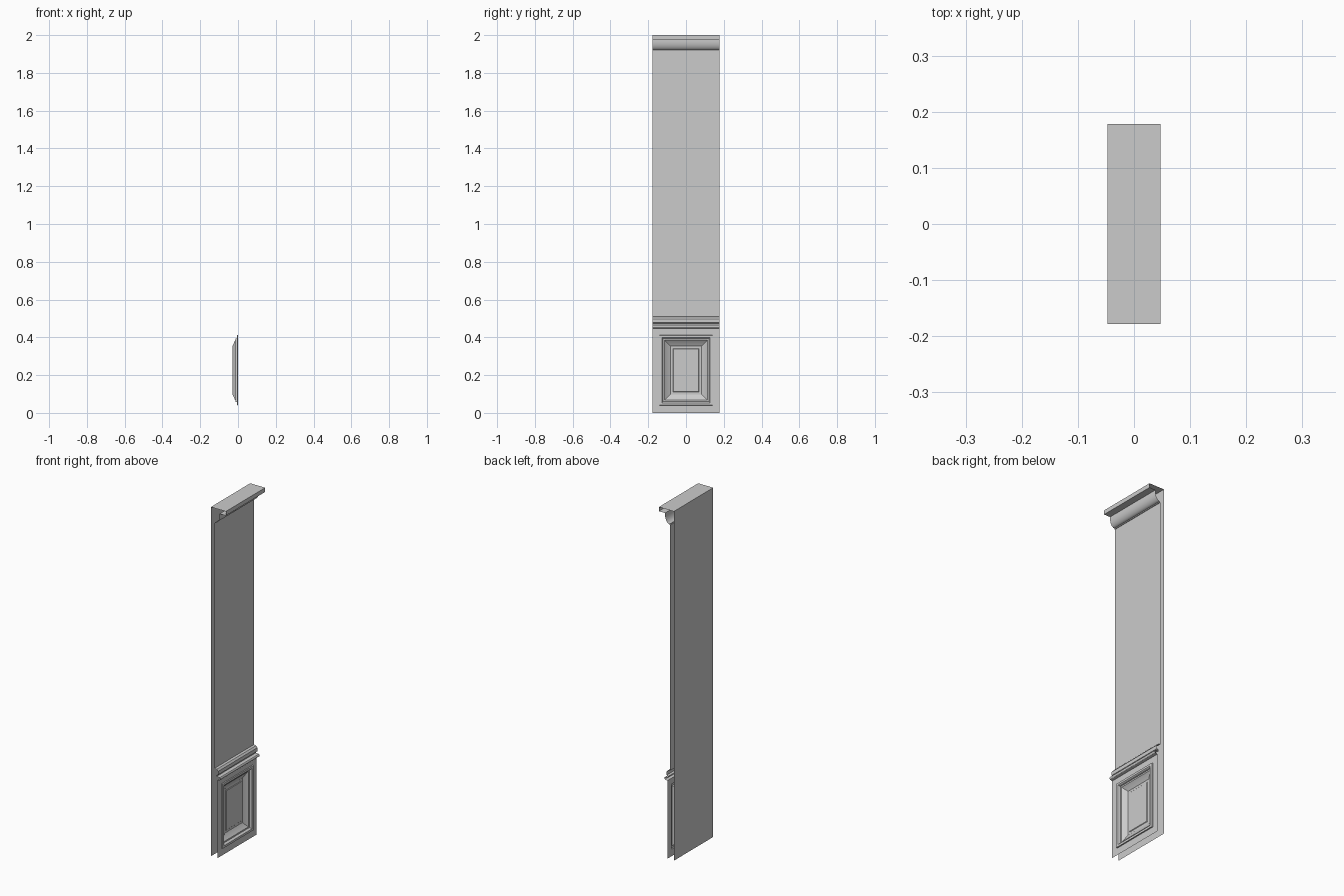
import bpy, math

if "Cube" in bpy.data.objects:
    bpy.data.objects.remove(bpy.data.objects["Cube"])

W = 0.178  # half width along y


def make_object(name, verts, faces, angle=30):
    mesh = bpy.data.meshes.new(name)
    mesh.from_pydata(verts, [], faces)
    mesh.update()
    ob = bpy.data.objects.new(name, mesh)
    bpy.context.collection.objects.link(ob)
    bpy.ops.object.select_all(action='DESELECT')
    ob.select_set(True)
    bpy.context.view_layer.objects.active = ob
    bpy.ops.object.shade_smooth_by_angle(angle=math.radians(angle))
    return ob


def extrude_profile(name, profile):
    """Sweep an open (x, z) profile across the full width; ends stay open."""
    n = len(profile)
    verts = [(x, y, z) for y in (-W, W) for x, z in profile]
    faces = [(i, i + 1, n + i + 1, n + i) for i in range(n - 1)]
    return make_object(name, verts, faces)


def arc(cx, cz, rx, rz, a0, a1, steps=8):
    out = []
    for i in range(steps + 1):
        a = math.radians(a0 + (a1 - a0) * i / steps)
        out.append((cx + rx * math.cos(a), cz + rz * math.sin(a)))
    return out


BACK, SHAFT, PLINTH, TOP = -0.0475, -0.024, -0.006, 0.0475

# back sheet
extrude_profile("back_sheet", [(BACK, 0), (BACK, 2)])

# crown: top slab, fascia, underside and rounded bed mould
crown = [(BACK, 2), (TOP, 2), (TOP, 1.976), (0.008, 1.976), (0.008, 1.967)]
crown += arc(-0.020, 1.967, 0.028, 0.047, 0, -90, 10)
crown += [(-0.020, 1.915), (SHAFT, 1.915)]
extrude_profile("crown_moulding", crown)

# plain shaft
extrude_profile("shaft", [(SHAFT, 1.915), (SHAFT, 0.51)])

# rail: upper band and lower bead above the plinth
rail = [(SHAFT, 0.51), (-0.010, 0.508), (-0.002, 0.498), (-0.002, 0.478),
        (-0.012, 0.474), (-0.012, 0.466), (0.004, 0.466)]
rail += arc(0.004, 0.4575, 0.008, 0.0085, 90, -90, 6)[1:]
rail += [(PLINTH, 0.447)]
extrude_profile("rail_moulding", rail)


# plinth and its recessed panel, built as nested rectangular rings
def ring(x, y, z0, z1):
    return [(x, -y, z0), (x, y, z0), (x, y, z1), (x, -y, z1)]


def nested(name, rings, fill):
    verts = [v for r in rings for v in r]
    faces = []
    for k in range(len(rings) - 1):
        for i in range(4):
            j = (i + 1) % 4
            faces.append((4 * k + i, 4 * k + j, 4 * k + 4 + j, 4 * k + 4 + i))
    if fill:
        b = 4 * (len(rings) - 1)
        faces.append((b, b + 1, b + 2, b + 3))
    return make_object(name, verts, faces)


PY, Z0, Z1 = 0.14, 0.04, 0.412
nested("plinth_face", [ring(PLINTH, W, 0, 0.447), ring(PLINTH, PY, Z0, Z1)], False)

steps = [(0, PLINTH), (0.001, 0.0), (0.013, 0.0), (0.017, -0.004),
         (0.019, -0.013), (0.027, -0.013), (0.031, -0.017), (0.055, -0.027),
         (0.058, -0.030), (0.071, -0.030), (0.074, -0.027)]
nested("recessed_panel",
       [ring(x, PY - d, Z0 + d, Z1 - d) for d, x in steps], True)
